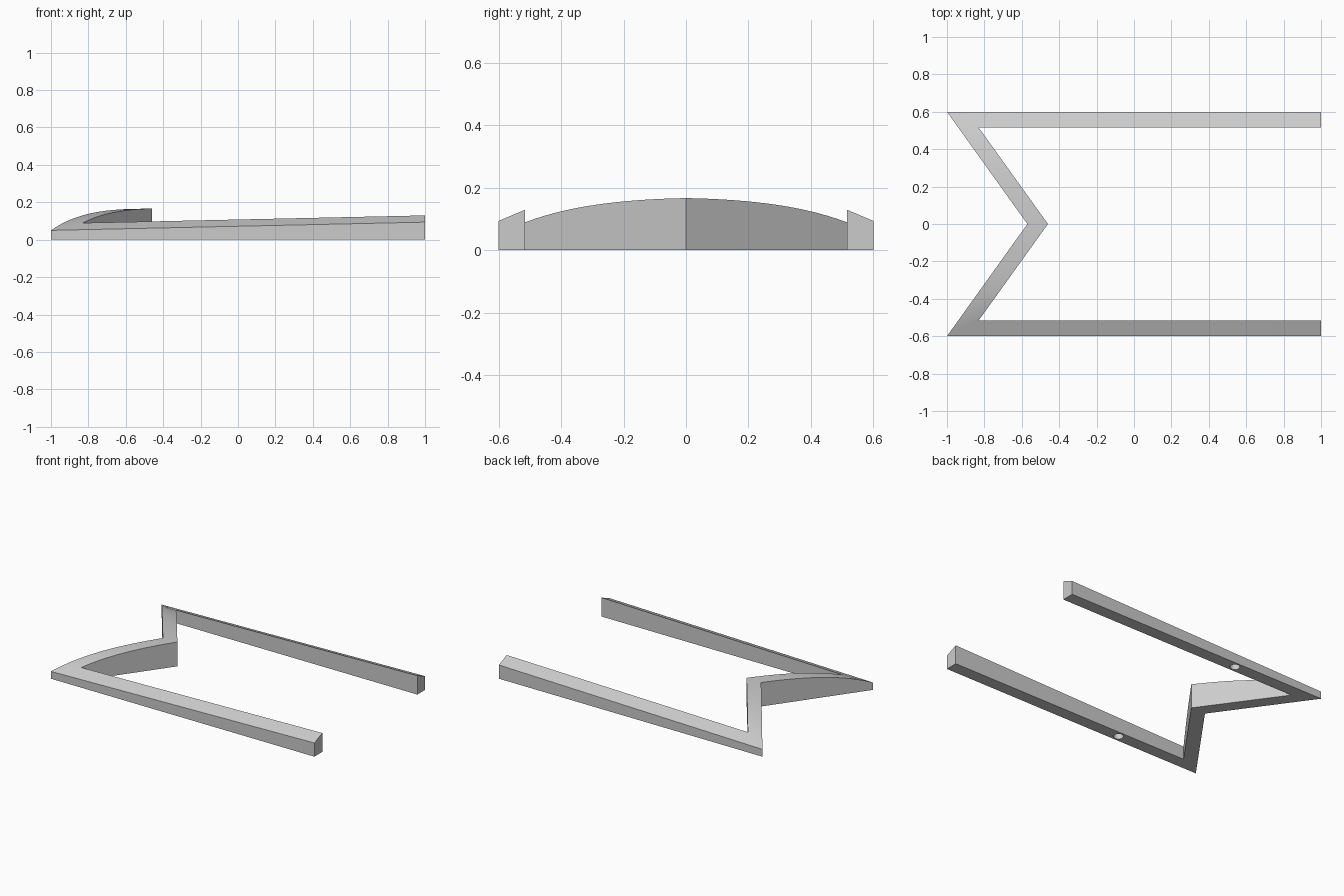
import bpy
import bmesh

if "Cube" in bpy.data.objects:
    bpy.data.objects.remove(bpy.data.objects["Cube"], do_unlink=True)

grey = bpy.data.materials.new("plain_grey")
grey.use_nodes = True
colour = (0.6, 0.6, 0.6, 1)
grey.diffuse_color = colour
grey.node_tree.nodes["Principled BSDF"].inputs["Base Color"].default_value = colour

STEPS = 16


def crown(x, y):
    """Height of the domed, gently rising top surface."""
    return 0.155 + 0.022 * (x + 1) - 0.173 * y**2 - 0.33 * y**4


def mix(a, b, t):
    return tuple(p + (q - p) * t for p, q in zip(a, b))


# Plan stations: outer and inner edge from the arm end round to the notch
half = [((1, -0.6), (1, -0.515))]
for i in range(STEPS + 1):
    t = i / STEPS
    half.append((mix((-1, -0.6), (-0.57, 0), t), mix((-0.83, -0.515), (-0.46, 0), t)))
stations = half + [tuple((x, -y) for x, y in pair) for pair in half[-2::-1]]

# Frame: four-sided section swept through the stations
bm = bmesh.new()
rings = []
for outer, inner in stations:
    section = [(*outer, 0), (*inner, 0), (*inner, crown(*inner)), (*outer, crown(*outer))]
    rings.append([bm.verts.new(p) for p in section])
for a, b in zip(rings, rings[1:]):
    for k in range(4):
        n = (k + 1) % 4
        bm.faces.new((a[k], a[n], b[n], b[k]))
bm.faces.new(rings[0])
bm.faces.new(rings[-1])
bmesh.ops.recalc_face_normals(bm, faces=bm.faces)
mesh = bpy.data.meshes.new("notched_frame")
bm.to_mesh(mesh)
bm.free()
frame = bpy.data.objects.new("notched_frame", mesh)
bpy.context.collection.objects.link(frame)
mesh.materials.append(grey)

# Blind peg holes under both arms
for side in (-1, 1):
    bpy.ops.mesh.primitive_cylinder_add(
        vertices=32, radius=0.031, depth=0.1, location=(-0.343, side * 0.5575, 0))
    cutter = bpy.context.object
    cutter.name = "peg_hole_cutter"
    cutter.hide_render = True
    cutter.data.materials.append(grey)
    bpy.ops.object.select_all(action="DESELECT")
    frame.select_set(True)
    bpy.context.view_layer.objects.active = frame
    cut = frame.modifiers.new("peg_hole", "BOOLEAN")
    cut.operation = "DIFFERENCE"
    cut.solver = "EXACT"
    cut.object = cutter
    bpy.ops.object.modifier_apply(modifier=cut.name)
    bpy.data.objects.remove(cutter, do_unlink=True)

bpy.ops.object.shade_smooth_by_angle(angle=0.5)
